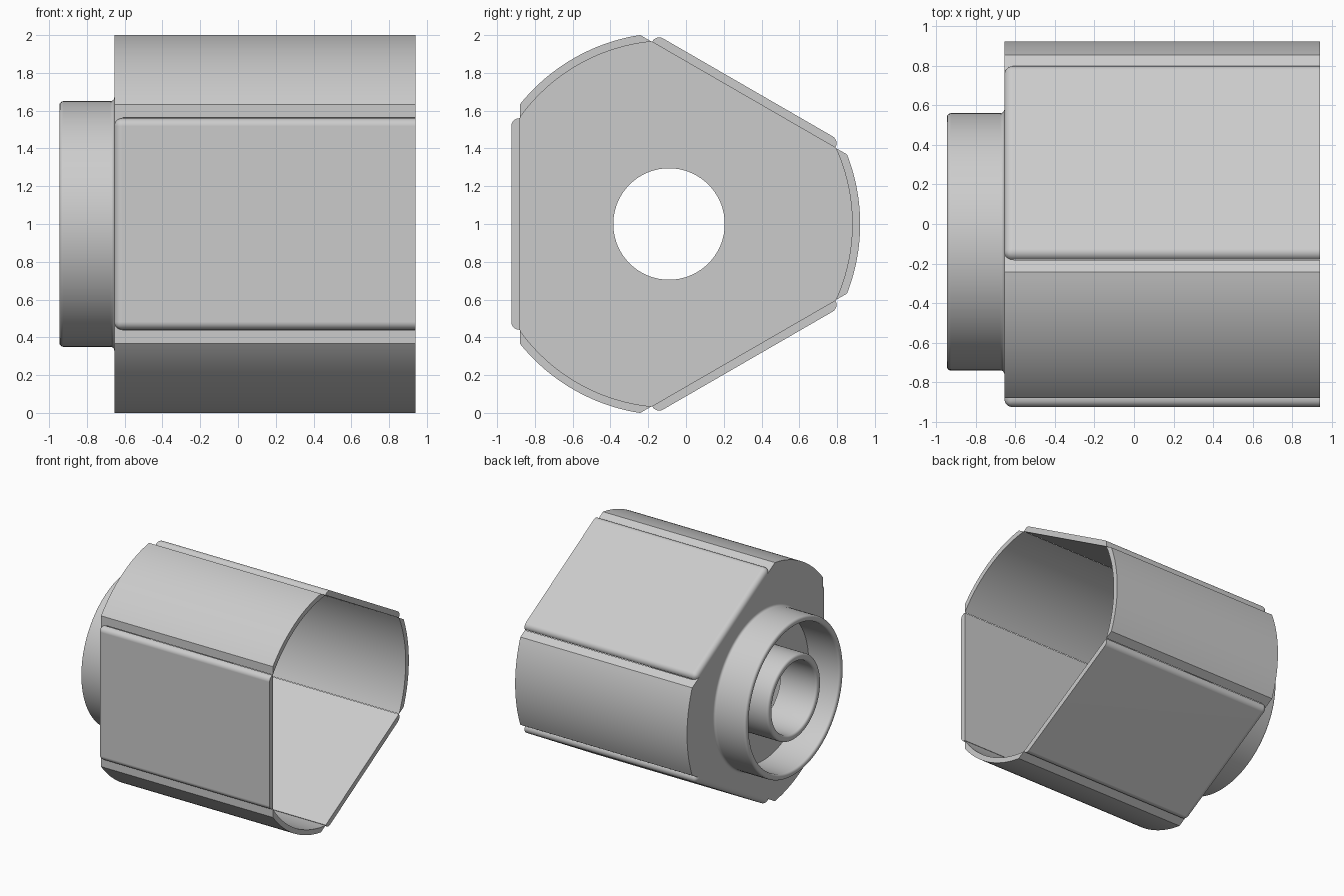
import bpy
import bmesh
from math import acos, cos, pi, radians, sin

cube = bpy.data.objects.get("Cube")
if cube:
    bpy.data.objects.remove(cube)

AXIS_Y, AXIS_Z = -0.09, 1.0          # the housing's axis runs along x
CLOSED, OPEN, RIM = -0.655, 0.94, -0.945
R_OUT, R_IN, FLAT = 1.012, 0.97, 0.79
HOLE, WALL = 0.295, 0.045

grey = bpy.data.materials.new("plain grey")
grey.use_nodes = True
grey.diffuse_color = (0.6, 0.6, 0.6, 1)
grey.node_tree.nodes["Principled BSDF"].inputs["Base Color"].default_value = grey.diffuse_color


def polar(x, r, a):
    return (x, AXIS_Y + r * cos(a), AXIS_Z + r * sin(a))


def finish(bm, name, angle=30, weighted=False):
    bmesh.ops.recalc_face_normals(bm, faces=bm.faces)
    mesh = bpy.data.meshes.new(name)
    bm.to_mesh(mesh)
    bm.free()
    mesh.materials.append(grey)
    obj = bpy.data.objects.new(name, mesh)
    bpy.context.collection.objects.link(obj)
    bpy.ops.object.select_all(action="DESELECT")
    obj.select_set(True)
    bpy.context.view_layer.objects.active = obj
    bpy.ops.object.shade_smooth_by_angle(angle=radians(angle))
    if weighted:
        mod = obj.modifiers.new("even shading", "WEIGHTED_NORMAL")
        mod.keep_sharp = True
    return obj


def skin(bm, loops):
    """Join closed rings of points, wrapping from the last ring to the first."""
    rings = [[bm.verts.new(p) for p in loop] for loop in loops]
    for i, ring in enumerate(rings):
        other = rings[(i + 1) % len(rings)]
        for j in range(len(ring)):
            k = (j + 1) % len(ring)
            bm.faces.new((ring[j], ring[k], other[k], other[j]))


def lathe(name, profile, steps=96):
    bm = bmesh.new()
    skin(bm, [[polar(x, r, 2 * pi * i / steps) for i in range(steps)] for x, r in profile])
    return finish(bm, name, 40)


def fillet(x, r, radius, start, end, steps=5):
    """Quarter round in the (x, radius) plane."""
    angles = [radians(start + (end - start) * i / steps) for i in range(steps + 1)]
    return [(x + radius * cos(a), r + radius * sin(a)) for a in angles]


# Curved wall segments, trimmed by the planes of the flat sides
def curved_wall(name, middle, steps=24):
    def arc(r):
        half = pi / 3 - acos(FLAT / r)
        return [(r, middle - half + 2 * half * i / steps) for i in range(steps + 1)]
    outer, inner = arc(R_OUT), arc(R_IN)
    bm = bmesh.new()
    rows = [[bm.verts.new(polar(x, r, a)) for r, a in line]
            for x, line in ((CLOSED, outer), (OPEN, outer), (OPEN, inner), (CLOSED, inner))]
    for i in range(4):
        a, b = rows[i], rows[(i + 1) % 4]
        for j in range(steps):
            bm.faces.new((a[j], a[j + 1], b[j + 1], b[j]))
    bm.faces.new([row[0] for row in rows])
    bm.faces.new([row[-1] for row in rows])
    return finish(bm, name)


# Flat side panel with rounded outer edges, square at the open end
def flat_panel(name, middle):
    half = 0.56
    bm = bmesh.new()
    bmesh.ops.create_cube(bm, size=1)
    for v in bm.verts:
        v.co.x = CLOSED if v.co.x < 0 else OPEN
        v.co.y = FLAT if v.co.y < 0 else FLAT + WALL
        v.co.z = -half if v.co.z < 0 else half
    rounded = []
    for e in bm.edges:
        a, b = (v.co for v in e.verts)
        outside = a.y > FLAT + 0.01 and b.y > FLAT + 0.01
        at_open = a.x > 0 and b.x > 0
        corner = a.x < 0 and b.x < 0 and abs(a.z - b.z) < 0.01
        if (outside and not at_open) or corner:
            rounded.append(e)
    bmesh.ops.bevel(bm, geom=rounded, offset=0.042, offset_type="OFFSET",
                    segments=6, profile=0.5, affect="EDGES")
    c, s = cos(middle), sin(middle)
    for v in bm.verts:
        x, y, z = v.co
        v.co = (x, AXIS_Y + y * c - z * s, AXIS_Z + y * s + z * c)
    return finish(bm, name, 40, True)


for label, turn in (("back", 0), ("upper", 120), ("lower", 240)):
    curved_wall(label + "_curved_wall", radians(turn))
for label, turn in (("front", 180), ("upper_back", 60), ("lower_back", 300)):
    flat_panel(label + "_flat_panel", radians(turn))

# End wall with a round hole; its outline follows the arcs and flats
trim = acos(FLAT / R_OUT)
angles = []
for flat in (radians(60), radians(180), radians(300)):
    angles += [flat - trim + 2 * trim * i / 16 for i in range(16)]
    span = 2 * pi / 3 - 2 * trim
    angles += [flat + trim + span * i / 24 for i in range(24)]


def outline(a):
    off = (a - pi / 3 + pi / 3) % (2 * pi / 3) - pi / 3
    return min(R_OUT, FLAT / cos(off))


bm = bmesh.new()
inside = CLOSED + WALL
skin(bm, [[polar(CLOSED, outline(a), a) for a in angles],
          [polar(CLOSED, HOLE, a) for a in angles],
          [polar(inside, HOLE, a) for a in angles],
          [polar(inside, outline(a), a) for a in angles]])
finish(bm, "end_wall")

# Outer collar with softened rim and a small fillet at its root
soft = 0.02
lathe("outer_collar",
      [(CLOSED, 0.60)]
      + fillet(RIM + soft, 0.60 + soft, soft, 270, 180)
      + fillet(RIM + soft, 0.65 - soft, soft, 180, 90)
      + fillet(CLOSED - soft, 0.65 + soft, soft, 270, 360))

# Inner tube around the hole
lathe("inner_tube",
      [(CLOSED, HOLE)]
      + fillet(RIM + soft, HOLE + soft, soft, 270, 180)
      + fillet(RIM + soft, 0.35 - soft, soft, 180, 90)
      + [(CLOSED, 0.35)])
